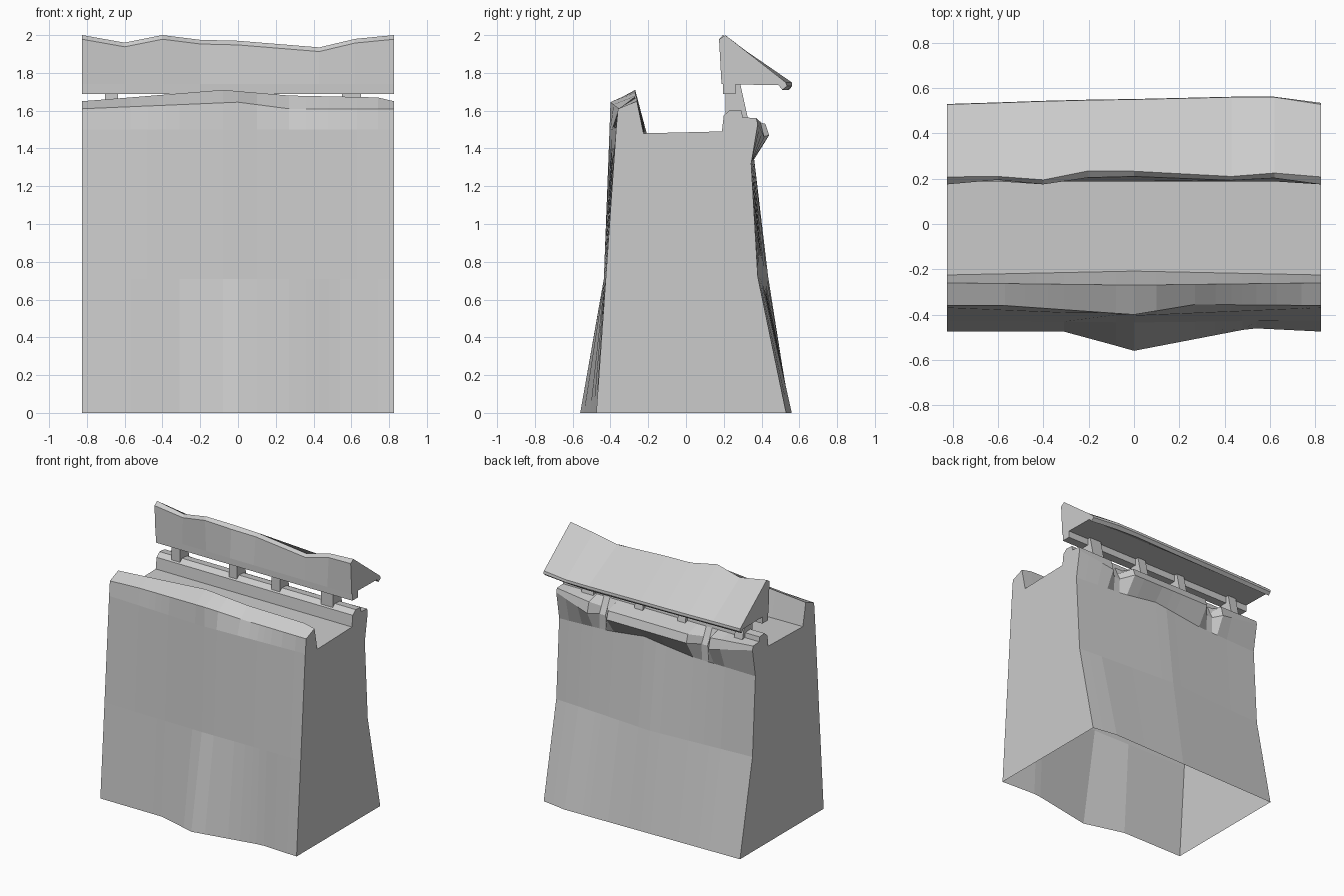
import bpy, bmesh, math

if "Cube" in bpy.data.objects:
    bpy.data.objects.remove(bpy.data.objects["Cube"])

H = 0.825  # half length of the segment


def track(v, x):
    """Constant, or linear interpolation through (x, value) keys."""
    if not isinstance(v, list):
        return v
    if x <= v[0][0]:
        return v[0][1]
    for (a, p), (b, q) in zip(v, v[1:]):
        if x <= b:
            return p + (q - p) * (x - a) / (b - a)
    return v[-1][1]


def finish(name, bm):
    bmesh.ops.recalc_face_normals(bm, faces=bm.faces[:])
    me = bpy.data.meshes.new(name)
    bm.to_mesh(me)
    bm.free()
    ob = bpy.data.objects.new(name, me)
    bpy.context.collection.objects.link(ob)
    return ob


def loft(name, section, xs, closed=True):
    """Sweep a varying (y, z) section along x and cap the two ends."""
    bm = bmesh.new()
    rings = [[bm.verts.new((x, track(y, x), track(z, x))) for y, z in section] for x in xs]
    n = len(section)
    for a, b in zip(rings, rings[1:]):
        for i in range(n if closed else n - 1):
            j = (i + 1) % n
            bm.faces.new((a[i], a[j], b[j], b[i]))
    bm.faces.new(rings[0])
    bm.faces.new(rings[-1])
    bmesh.ops.dissolve_limit(bm, angle_limit=math.radians(0.5),
                             verts=bm.verts[:], edges=bm.edges[:])
    return finish(name, bm)


def bow(end, mid):
    return [(-H, end), (0, mid), (H, end)]


def notched(end, edge, gap, mid):
    """Broken cornice: end blocks, two gaps and a heavier middle block."""
    return [(-H, end), (-0.48, edge), (-0.43, gap), (-0.38, gap), (-0.31, mid),
            (0.36, mid), (0.43, gap), (0.48, gap), (0.54, edge), (H, end)]


# Wall: hollow below, front foot round to back foot
wall = [
    ([(-H, -.475), (-.3, -.475), (0, -.56), (.52, -.46), (H, -.475)], 0),
    (bow(-.425, -.435), .71),
    (bow(-.37, -.405), 1.5),
    ([(-H, -.36), (-.57, -.36), (0, -.4), (.27, -.355), (H, -.36)],
     [(-H, 1.61), (0, 1.645), (.27, 1.61), (H, 1.61)]),
    (bow(-.26, -.27), [(-H, 1.65), (-.57, 1.67), (-.08, 1.71), (.27, 1.68), (.74, 1.67), (H, 1.65)]),
    (bow(-.225, -.208), 1.48),
    (.19, 1.49),
    (.2, 1.575),
    (.235, 1.605),
    (.295, 1.6),
    (.3, 1.565),
    (notched(.372, .395, .33, .42), notched(1.56, 1.54, 1.5, 1.53)),
    (notched(.38, .415, .355, .44), notched(1.53, 1.46, 1.45, 1.47)),
    (bow(.345, .358), [(-H, 1.32), (-.3, 1.33), (.1, 1.38), (.4, 1.34), (H, 1.32)]),
    (bow(.38, .435), .72),
    ([(-H, .53), (.63, .56), (H, .53)], 0),
]
loft("wall", wall, [-H, -.57, -.48, -.43, -.38, -.31, -.08, 0, .1, .27, .36, .43, .48, .54, .63, .74, H],
     closed=False)

# Sloping roof with an uneven ridge
RX = [-H, -.6, -.4, -.2, 0, .43, .62, H]


def keys(*values):
    return list(zip(RX, values))


ridge = keys(2.0, 1.96, 2.0, 1.975, 1.97, 1.935, 1.98, 2.0)
roof = [
    (.188, 1.74),
    (keys(.175, .195, .175, .205, .21, .193, .203, .175), [(x, z - .022) for x, z in ridge]),
    (keys(.208, .21, .195, .235, .233, .21, .225, .208), ridge),
    (keys(.528, .535, .542, .547, .55, .56, .56, .528), 1.75),
    (keys(.53, .537, .544, .549, .552, .562, .562, .535), 1.73),
    (keys(.51, .515, .52, .525, .53, .545, .535, .51), 1.71),
    (.49, 1.735),
]
loft("roof", roof, RX)

# Beam under the roof
loft("roof_beam", [(.195, 1.688), (.195, 1.745), (.262, 1.745), (.262, 1.688)], [-H, H])

# Posts that splay out behind
for i, (x, w) in enumerate([(-.67, .035), (-.19, .033), (.17, .035), (.6, .05)]):
    loft(f"post_{i + 1}", [(.21, 1.57), (.21, 1.738), (.288, 1.738), (.33, 1.55)], [x - w, x + w])
